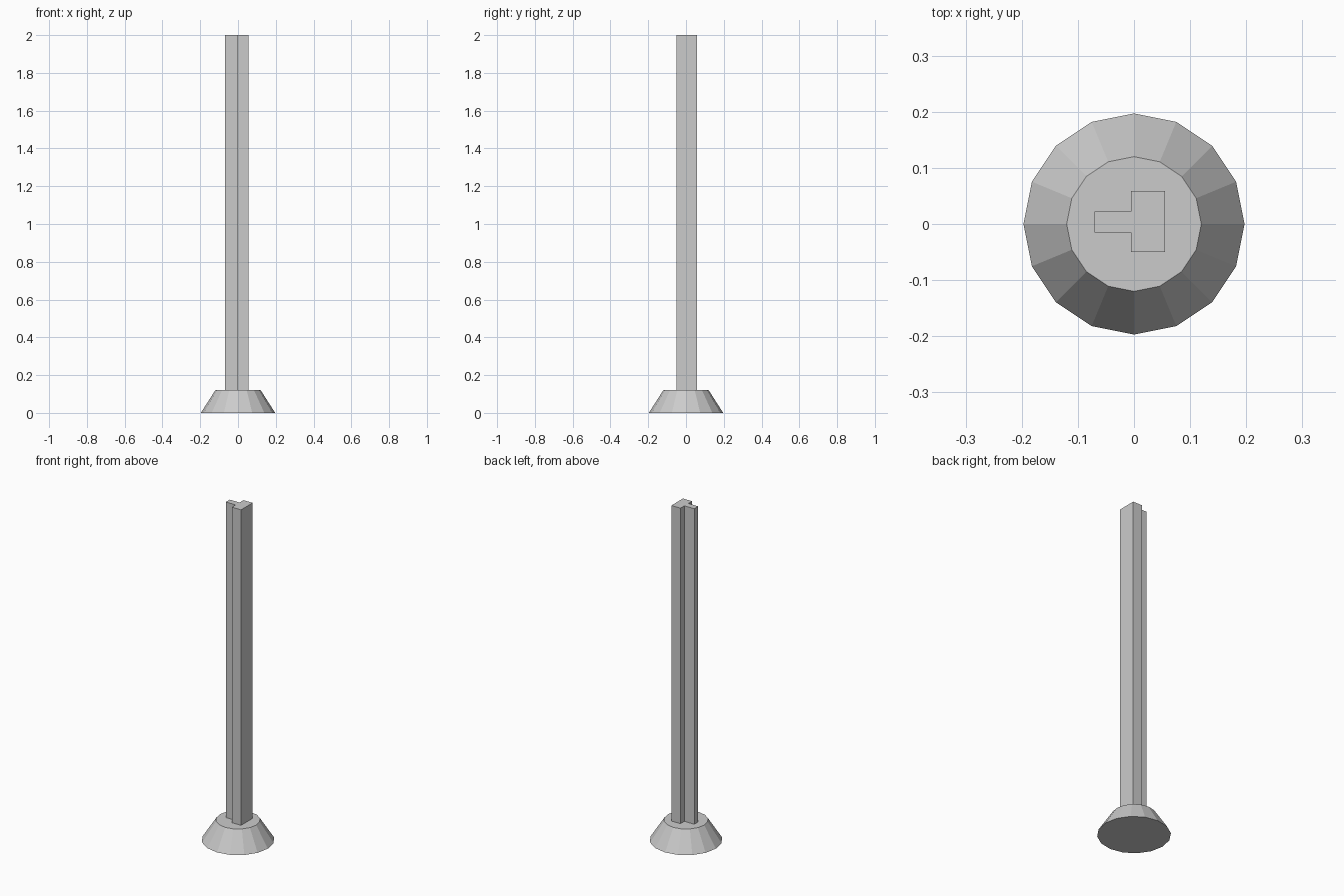
import bpy
import bmesh

cube = bpy.data.objects.get("Cube")
if cube:
    bpy.data.objects.remove(cube, do_unlink=True)

BASE_TOP = 0.12

grey = bpy.data.materials.new("light_grey")
grey.use_nodes = True
colour = (0.6, 0.6, 0.6, 1)
grey.diffuse_color = colour
grey.node_tree.nodes["Principled BSDF"].inputs["Base Color"].default_value = colour


def add_object(name, bm):
    bmesh.ops.recalc_face_normals(bm, faces=bm.faces)
    mesh = bpy.data.meshes.new(name)
    bm.to_mesh(mesh)
    bm.free()
    mesh.materials.append(grey)
    obj = bpy.data.objects.new(name, mesh)
    bpy.context.collection.objects.link(obj)
    return obj


# Sixteen-sided tapered foot
bm = bmesh.new()
bmesh.ops.create_cone(bm, cap_ends=True, segments=16,
                      radius1=0.197, radius2=0.12, depth=BASE_TOP)
bmesh.ops.translate(bm, verts=bm.verts, vec=(0, 0, BASE_TOP / 2))
add_object("tapered_base", bm)

# T-section post, extruded from its profile
profile = [(-0.07, -0.015), (-0.005, -0.015), (-0.005, -0.05), (0.055, -0.05),
           (0.055, 0.059), (-0.005, 0.059), (-0.005, 0.022), (-0.07, 0.022)]
bm = bmesh.new()
section = bm.faces.new([bm.verts.new((x, y, BASE_TOP)) for x, y in profile])
extruded = bmesh.ops.extrude_face_region(bm, geom=[section], use_keep_orig=True)
top = [v for v in extruded["geom"] if isinstance(v, bmesh.types.BMVert)]
bmesh.ops.translate(bm, verts=top, vec=(0, 0, 2 - BASE_TOP))
add_object("t_section_post", bm)
